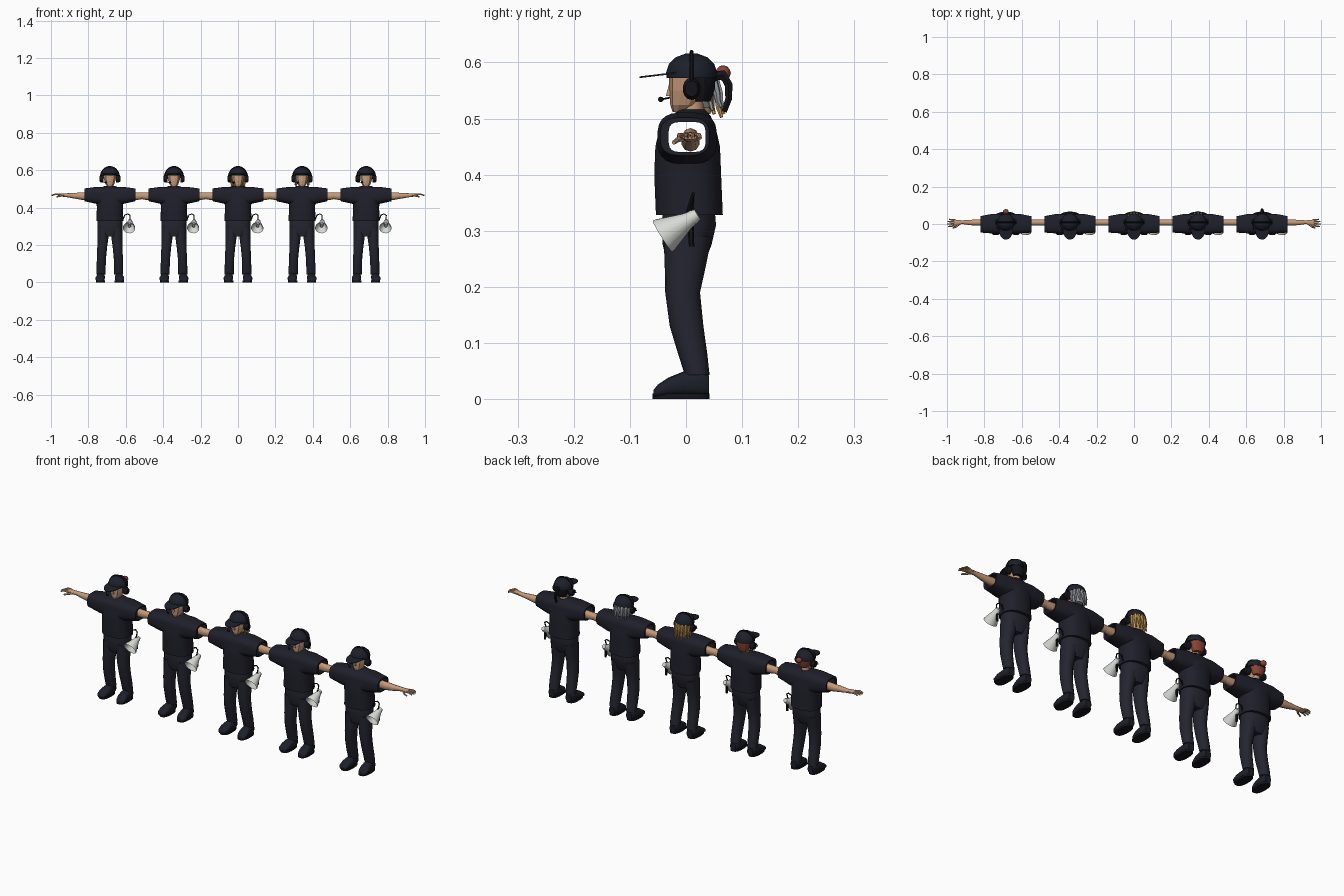
import bpy, bmesh, math
from mathutils import Matrix, Vector

if "Cube" in bpy.data.objects:
    bpy.data.objects.remove(bpy.data.objects["Cube"])


def material(name, r, g, b):
    m = bpy.data.materials.new(name)
    m.use_nodes = True
    m.diffuse_color = (r, g, b, 1)
    bsdf = m.node_tree.nodes["Principled BSDF"]
    bsdf.inputs["Base Color"].default_value = (r, g, b, 1)
    bsdf.inputs["Roughness"].default_value = 0.8
    return m


SHIRT = material("shirt navy", .014, .014, .024)
PANTS = material("trouser navy", .018, .018, .030)
CAP = material("cap navy", .012, .014, .023)
BLACK = material("black", .007, .007, .011)
SKIN = material("skin", .56, .32, .19)
RED = material("red hair", .25, .06, .035)
BLOND = material("blond hair", .60, .34, .10)
GREY = material("grey hair", .34, .36, .40)
HORN = material("horn white", .68, .70, .66)
parts = []


def finish(name, mesh, mat, angle=40):
    mesh.materials.clear()
    mesh.materials.append(mat)
    for p in mesh.polygons:
        p.use_smooth = angle > 0
        p.material_index = 0
    if angle:
        mesh.set_sharp_from_angle(angle=math.radians(angle))
    ob = bpy.data.objects.new(name, mesh)
    bpy.context.collection.objects.link(ob)
    parts.append(ob)
    return ob


def loft(name, axis, rings, mat, n=16, power=2, angle=40, matrix=None, side=1):
    """Skin rings (position, centre a, centre b, radius a, radius b) along an axis."""
    bm = bmesh.new()
    rows = []
    for t, ca, cb, ra, rb in rings:
        row = []
        for k in range(n):
            w = math.tau * (k + .5) / n
            c, s = math.cos(w), math.sin(w)
            a = ca + ra * math.copysign(abs(c) ** (2 / power), c)
            b = cb + rb * math.copysign(abs(s) ** (2 / power), s)
            co = {"x": (t, a, b), "y": (a, t, b), "z": (a, b, t)}[axis]
            row.append(bm.verts.new((co[0] * side, co[1], co[2])))
        rows.append(row)
    for r0, r1 in zip(rows, rows[1:]):
        for k in range(n):
            j = (k + 1) % n
            bm.faces.new((r0[k], r0[j], r1[j], r1[k]))
    bm.faces.new(rows[0])
    bm.faces.new(rows[-1])
    bmesh.ops.recalc_face_normals(bm, faces=bm.faces)
    if matrix:
        bm.transform(matrix)
    mesh = bpy.data.meshes.new(name)
    bm.to_mesh(mesh)
    bm.free()
    return finish(name, mesh, mat, angle)


def baked(ob):
    dg = bpy.context.evaluated_depsgraph_get()
    return bpy.data.meshes.new_from_object(ob.evaluated_get(dg))


def tube(name, points, radius, mat, taper=1, sides=1):
    """Round tube through points, thinning to a fraction of its radius."""
    cu = bpy.data.curves.new(name, "CURVE")
    cu.dimensions = "3D"
    cu.bevel_depth, cu.bevel_resolution, cu.use_fill_caps = radius, sides, True
    sp = cu.splines.new("POLY")
    sp.points.add(len(points) - 1)
    for i, p in enumerate(points):
        sp.points[i].co = (*p, 1)
        sp.points[i].radius = 1 + (taper - 1) * i / (len(points) - 1)
    tmp = bpy.data.objects.new(name, cu)
    bpy.context.collection.objects.link(tmp)
    mesh = baked(tmp)
    bpy.data.objects.remove(tmp)
    return finish(name, mesh, mat, 50)


def ball(name, centre, size, mat):
    bm = bmesh.new()
    bmesh.ops.create_icosphere(bm, subdivisions=2, radius=1)
    bm.transform(Matrix.LocRotScale(Vector(centre), None, Vector(size)))
    mesh = bpy.data.meshes.new(name)
    bm.to_mesh(mesh)
    bm.free()
    return finish(name, mesh, mat, 60)


# Shirt: torso joined with wide sleeves, hollow from cuff to cuff
torso = loft("shirt", "z", [
    (.328, 0, .006, .073, .060), (.40, 0, .003, .070, .060), (.45, 0, .003, .074, .058),
    (.485, 0, .003, .072, .050), (.505, 0, .008, .052, .036), (.516, 0, .012, .026, .022)],
    SHIRT, 24, 2.4)
sleeves = loft("sleeves", "x", [
    (-.137, -.002, .468, .044, .034), (-.07, .002, .465, .053, .046),
    (.07, .002, .465, .053, .046), (.137, -.002, .468, .044, .034)], SHIRT, 24, 3)
tunnel = loft("tunnel", "x", [
    (-.2, .002, .467, .033, .027), (.2, .002, .467, .033, .027)], SHIRT, 20, 4)
for cutter, mode in ((sleeves, "UNION"), (tunnel, "DIFFERENCE")):
    cutter.hide_render = True
    mod = torso.modifiers.new(mode.lower(), "BOOLEAN")
    mod.operation, mod.object, mod.solver = mode, cutter, "EXACT"
shirt_mesh = baked(torso)
for ob in (torso, sleeves, tunnel):
    parts.remove(ob)
    bpy.data.objects.remove(ob)
finish("shirt", shirt_mesh, SHIRT, 35)

# Trousers, shoes, arms and hands
loft("hips", "z", [(.245, 0, .0, .045, .034), (.275, 0, .002, .066, .044),
                   (.31, 0, .005, .068, .049), (.345, 0, .005, .066, .046)], PANTS, 20, 2.4)
for side, word in ((1, "left"), (-1, "right")):
    loft(word + "_trouser_leg", "z", [
        (.043, .047, .020, .025, .022), (.08, .047, .012, .025, .026),
        (.13, .045, .001, .025, .030), (.19, .041, -.006, .027, .031),
        (.24, .037, -.001, .030, .037), (.29, .035, .003, .032, .043)],
        PANTS, 14, 2.2, side=side)
    loft(word + "_shoe", "y", [
        (.041, .048, .024, .016, .018), (.030, .048, .027, .021, .023),
        (-.005, .049, .027, .022, .022), (-.032, .052, .021, .025, .017),
        (-.050, .054, .015, .022, .011), (-.058, .054, .010, .014, .006)],
        CAP, 14, 2.6, side=side)
    loft(word + "_sole", "z", [
        (0, .050, -.009, .025, .051), (.010, .050, -.009, .025, .051)],
        BLACK, 20, 2.6, side=side)
    loft(word + "_arm", "x", [
        (.11, .008, .462, .016, .021), (.15, .008, .461, .017, .020),
        (.19, .008, .463, .015, .015), (.235, .010, .466, .010, .010),
        (.255, .008, .467, .014, .009), (.278, .007, .469, .018, .006)],
        SKIN, 10, 2.2, side=side)
    for f, (y0, y1, reach) in enumerate([(-.006, -.012, .308), (.003, .000, .313),
                                         (.012, .012, .311), (.020, .023, .303)]):
        tube(f"{word}_finger_{f + 1}", [(side * .27, y0, .469), (side * .292, y1, .471),
             (side * reach, y1 * 1.1, .465)], .0052, SKIN, .6)
    tube(word + "_thumb", [(side * .25, 0, .466), (side * .266, -.015, .462),
                           (side * .285, -.022, .457)], .006, SKIN, .6)

# Head with faceted face
loft("neck", "z", [(.494, 0, .014, .020, .020), (.535, 0, .010, .019, .020)], SKIN, 10)
loft("head", "z", [
    (.512, 0, -.012, .012, .012), (.524, 0, -.004, .024, .024), (.55, 0, .004, .033, .034),
    (.585, 0, .008, .037, .038)], SKIN, 10, 2.3, 0)
loft("nose", "z", [(.540, 0, -.031, .006, .007), (.562, 0, -.028, .003, .003)], SKIN, 4, 2, 0)

# Cap
loft("cap", "z", [(.572, 0, .010, .047, .045), (.582, 0, .010, .047, .046),
                  (.597, 0, .010, .041, .041), (.609, 0, .010, .028, .029),
                  (.616, 0, .010, .010, .010)], CAP, 20)
loft("cap_brim", "z", [(-.0015, 0, 0, .038, .055), (.0015, 0, 0, .038, .055)], CAP, 24,
     matrix=Matrix.Translation((0, -.029, .580)) @ Matrix.Rotation(.12, 4, "X"))

# Headset with boom microphone
tube("headset_band", [(.051 * math.cos(a), .010, .560 + .059 * math.sin(a))
                      for a in (math.pi * k / 14 for k in range(15))], .0035, BLACK)
for side, word in ((1, "left"), (-1, "right")):
    loft(word + "_ear_cup", "x", [(.034, .010, .553, .015, .018), (.046, .010, .553, .016, .020),
                                  (.056, .010, .553, .011, .014)], BLACK, 14, side=side)
tube("microphone_boom", [(-.050, .0, .548), (-.046, -.025, .538), (-.024, -.044, .534)],
     .0018, BLACK)
ball("microphone", (-.022, -.045, .534), (.007, .005, .005), BLACK)

# Megaphone hanging from the left hip
aim = Matrix.Translation((.108, .014, .325)) @ Matrix.Rotation(.56, 4, "X") @ \
    Matrix.Rotation(-.08, 4, "Z")
loft("megaphone_horn", "y", [(t, 0, 0, r, r) for t, r in (
    (.0, .012), (-.014, .015), (-.062, .033), (-.066, .033), (-.062, .030), (-.02, .012))],
    HORN, 16, 2, 30, aim)
loft("megaphone_back", "y", [(.008, 0, 0, .010, .010), (-.003, 0, 0, .0135, .0135)],
     HORN, 14, 2, 30, aim)
loft("megaphone_driver", "y", [(-.018, 0, 0, .008, .008), (-.045, 0, 0, .009, .009)],
     GREY, 12, 2, 30, aim)
tube("megaphone_grip", [(.106, .008, .318), (.105, .010, .272)], .006, BLACK, .8)
tube("megaphone_strap", [(.106, .002, .332), (.108, .010, .358), (.096, .013, .366),
                         (.080, .012, .360), (.070, .010, .335)], .003, BLACK)

# Repeat the shared crew member along the row
SPACING = .3425
shared = list(parts)
for i in (-2, -1, 1, 2):
    for ob in shared:
        twin = ob.copy()
        twin.location.x = i * SPACING
        bpy.context.collection.objects.link(twin)


# Individual hair: a back shell, optional hanging locks, bun or ponytail
def hair(i, mat, low, locks=0, spread=1.0):
    parts.clear()
    loft("back_hair", "z", [(low, 0, .026, .022, .018), ((low + .575) / 2, 0, .025, .034, .027),
                            (.585, 0, .022, .038, .032)], mat, 12, 2.2, 30)
    for k in range(locks):
        a = math.pi * (.5 + spread * (k / (locks - 1) - .5))
        c, s = math.cos(a), math.sin(a)
        tube(f"hair_lock_{k + 1}", [(.034 * c, .020 + .030 * s, .575),
             (.038 * c, .020 + .040 * s, .545), (.034 * c, .020 + .042 * s, low + .012),
             (.038 * c, .022 + .046 * s, low - .006 * (k % 2))], .0085, mat, .35)


def place(i):
    for ob in parts:
        ob.location.x = i * SPACING


hair(-2, RED, .535)
ball("hair_bun", (0, .066, .581), (.016, .014, .014), RED)
place(-2)
hair(-1, RED, .525)
place(-1)
hair(0, BLOND, .508, 9, 1.15)
place(0)
hair(1, GREY, .520, 7, .95)
place(1)
hair(2, BLACK, .530)
tube("ponytail", [(0, .050, .575), (0, .066, .578), (0, .076, .560), (0, .076, .535),
                  (0, .068, .512)], .011, BLACK, .5)
place(2)
